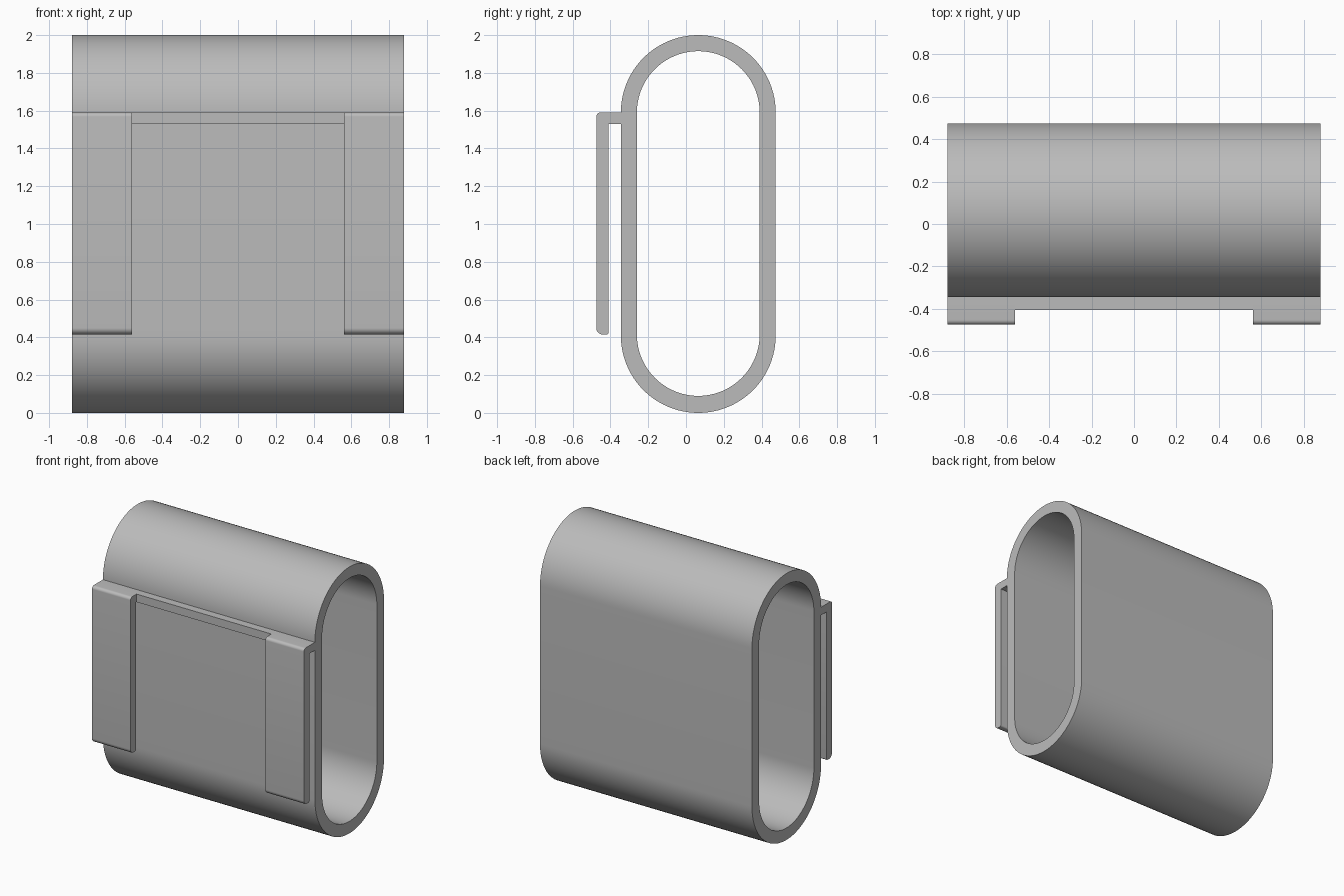
import bpy
import bmesh
from math import cos, sin, pi, radians

cube = bpy.data.objects.get("Cube")
if cube:
    bpy.data.objects.remove(cube, do_unlink=True)

grey = bpy.data.materials.new("plain grey")
grey.use_nodes = True
colour = (0.5, 0.5, 0.5, 1)
grey.diffuse_color = colour
grey.node_tree.nodes["Principled BSDF"].inputs["Base Color"].default_value = colour

HALF_WIDTH = 0.88
CLIP_INNER = 0.56
MID_Y = 0.065
WALL_Y = -0.345


def finish(name, bm):
    bmesh.ops.recalc_face_normals(bm, faces=bm.faces)
    mesh = bpy.data.meshes.new(name)
    bm.to_mesh(mesh)
    bm.free()
    obj = bpy.data.objects.new(name, mesh)
    bpy.context.collection.objects.link(obj)
    mesh.materials.append(grey)
    bpy.ops.object.select_all(action='DESELECT')
    obj.select_set(True)
    bpy.context.view_layer.objects.active = obj
    bpy.ops.object.shade_smooth_by_angle(angle=radians(30))
    return obj


def arc(y, z, r, start, end, steps):
    angles = [radians(start + (end - start) * i / steps) for i in range(steps + 1)]
    return [(y + r * cos(a), z + r * sin(a)) for a in angles]


def stadium(r, low, high):
    return arc(MID_Y, high, r, 0, 180, 48) + arc(MID_Y, low, r, 180, 360, 48)


def prism(name, profile, x0, x1):
    # Closed y-z profile extruded along x
    bm = bmesh.new()
    face = bm.faces.new([bm.verts.new((x0, y, z)) for y, z in profile])
    result = bmesh.ops.extrude_face_region(bm, geom=[face])
    verts = [g for g in result["geom"] if isinstance(g, bmesh.types.BMVert)]
    bmesh.ops.translate(bm, verts=verts, vec=(x1 - x0, 0, 0))
    return finish(name, bm)


# Sleeve: hollow rounded tube open at both ends
bm = bmesh.new()
loops = []
for r, low, high in ((0.41, 0.41, 1.59), (0.325, 0.415, 1.59)):
    for x in (-HALF_WIDTH, HALF_WIDTH):
        loops.append([bm.verts.new((x, y, z)) for y, z in stadium(r, low, high)])
outer_a, outer_b, inner_a, inner_b = loops
for a, b in ((outer_a, outer_b), (outer_b, inner_b), (inner_b, inner_a), (inner_a, outer_a)):
    for i in range(len(a)):
        j = (i + 1) % len(a)
        bm.faces.new((a[i], a[j], b[j], b[i]))
finish("sleeve", bm)

# Clips: hanging hook at each side, with rounded front edges
hook = [(WALL_Y, 1.53), (WALL_Y, 1.59)]
hook += arc(-0.453, 1.568, 0.022, 90, 180, 8)
hook += arc(-0.44, 0.45, 0.035, 180, 270, 8)
hook += arc(-0.422, 0.427, 0.012, 270, 360, 4)
hook += [(-0.41, 1.53)]
prism("right_clip", hook, -HALF_WIDTH, -CLIP_INNER)
prism("left_clip", hook, CLIP_INNER, HALF_WIDTH)

# Ledge joining the clips along the sleeve wall
ledge = [(WALL_Y, 1.53), (WALL_Y, 1.59), (-0.405, 1.59), (-0.405, 1.53)]
prism("ledge", ledge, -CLIP_INNER, CLIP_INNER)
